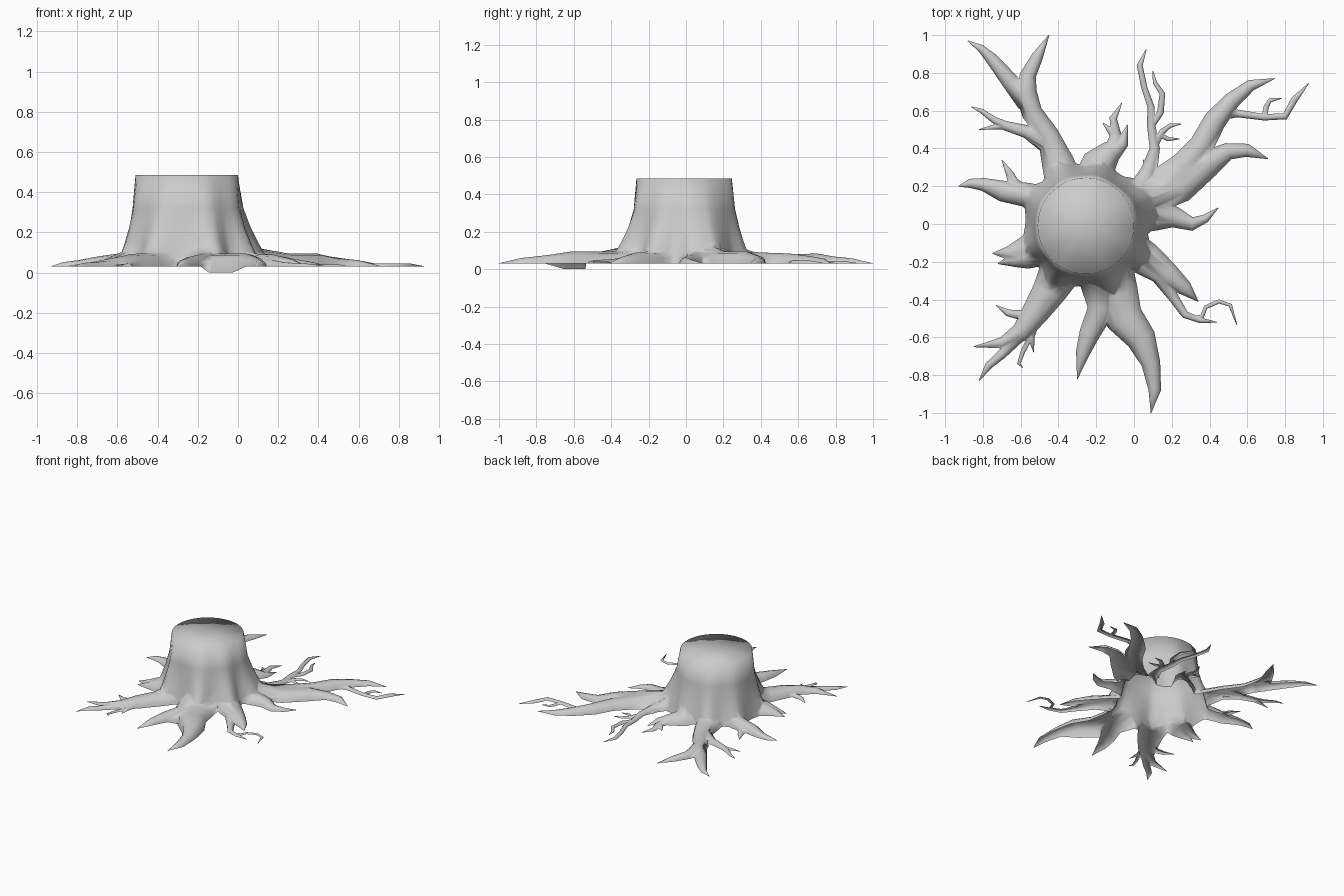
import bpy, bmesh, math
from mathutils import Vector

CX, CY = -0.255, -0.01      # trunk axis
BASE, TOP = 0.03, 0.485


def finish(name, bm):
    bmesh.ops.recalc_face_normals(bm, faces=bm.faces[:])
    me = bpy.data.meshes.new(name)
    bm.to_mesh(me)
    bm.free()
    ob = bpy.data.objects.new(name, me)
    bpy.context.collection.objects.link(ob)
    return ob


def bridge(bm, a, b):
    n = len(a)
    for i in range(n):
        j = (i + 1) % n
        bm.faces.new((a[i], a[j], b[j], b[i]))


# Trunk: round at the cut, flaring into a ridge above every root
RIDGES = [(10, .18), (25, .2), (37, .12), (76, .12), (114, .14), (151, .12),
          (202, .12), (240, .16), (293, .18), (332, .17)]


def trunk_radius(a, z):
    f = (TOP - z) / (TOP - BASE)
    ridge = 0
    for deg, amp in RIDGES:
        d = (a - math.radians(deg) + math.pi) % (2 * math.pi) - math.pi
        ridge = max(ridge, (amp - 0.06) * math.exp(-(d / 0.2) ** 2))
    return 0.255 + 0.065 * f ** 1.5 + ridge * f ** 2


bm = bmesh.new()
prev = None
for z in (BASE, 0.06, 0.1, 0.15, 0.22, 0.32, TOP):
    ring = []
    for i in range(48):
        a = 2 * math.pi * i / 48
        r = trunk_radius(a, z)
        ring.append(bm.verts.new((CX + r * math.cos(a), CY + r * math.sin(a), z)))
    if prev:
        bridge(bm, prev, ring)
    else:
        bm.faces.new(ring)
    prev = ring
hub = bm.verts.new((CX, CY, TOP))
for i in range(48):
    bm.faces.new((prev[i], prev[(i + 1) % 48], hub))
stump = finish("stump", bm)
parts = []


# Root branch: arched solid along (x, y, half width) points, climbing near the trunk
def branch(name, pts):
    bm = bmesh.new()
    P = [Vector(p[:2]) for p in pts]
    prev = None
    for k, p in enumerate(P):
        w = max(pts[k][2], 0.002)
        t = (P[min(k + 1, len(P) - 1)] - P[max(k - 1, 0)]).normalized()
        side = Vector((-t.y, t.x))
        h, power = min(0.9 * w, 0.065), 1
        d = (p - Vector((CX, CY))).length
        climb = min(0.11, 1.5 * max(0, 0.5 - d) ** 1.6)
        if w > 0.05 and climb > h:
            h, power = climb, 1.25
        ring = []
        for s in range(7):
            a = math.pi * s / 6
            q = p + side * (w * math.cos(a))
            ring.append(bm.verts.new((q.x, q.y, BASE + h * abs(math.sin(a)) ** power
                                      if 0 < s < 6 else BASE)))
        if prev:
            bridge(bm, prev, ring)
        else:
            bm.faces.new(ring)
        prev = ring
    bm.faces.new(prev)
    bmesh.ops.triangulate(bm, faces=bm.faces[:])
    parts.append(finish(name, bm))


def root(name, *branches):
    for b in branches:
        branch(name, b)


root("back_left_root",
     [(-.37, .22, .1), (-.405, .33, .085), (-.455, .47, .058), (-.54, .59, .055),
      (-.575, .7, .06), (-.56, .79, .042), (-.51, .89, .03), (-.45, 1, 0)],
     [(-.57, .64, .05), (-.66, .76, .045), (-.75, .87, .033), (-.81, .93, .02), (-.88, .97, 0)],
     [(-.47, .43, .05), (-.57, .49, .035), (-.68, .52, .025), (-.74, .55, .018),
      (-.81, .6, .012), (-.86, .62, 0)],
     [(-.65, .52, .02), (-.73, .515, .015), (-.82, .5, 0)])

root("left_root",
     [(-.46, .1, .1), (-.57, .155, .065), (-.7, .175, .055), (-.8, .21, .034),
      (-.87, .215, .024), (-.93, .2, 0)],
     [(-.6, .18, .04), (-.64, .22, .03), (-.66, .27, .02), (-.7, .34, 0)])

root("left_spur_root",
     [(-.47, -.12, .11), (-.58, -.14, .075), (-.67, -.155, .035), (-.75, -.155, 0)],
     [(-.47, -.13, .09), (-.58, -.18, .06), (-.64, -.19, .038), (-.72, -.21, 0)])

root("front_left_root",
     [(-.37, -.21, .12), (-.45, -.36, .09), (-.53, -.48, .07), (-.6, -.575, .052),
      (-.7, -.63, .03), (-.85, -.65, 0)],
     [(-.57, -.55, .04), (-.7, -.69, .025), (-.77, -.75, .02), (-.82, -.83, 0)],
     [(-.55, -.5, .03), (-.61, -.48, .025), (-.67, -.47, .018), (-.73, -.43, 0)],
     [(-.53, -.52, .03), (-.545, -.6, .018), (-.53, -.68, 0)],
     [(-.54, -.58, .015), (-.59, -.68, .012), (-.61, -.74, .009), (-.59, -.76, 0)])

root("front_root",
     [(-.15, -.21, .14), (-.1, -.38, .125), (-.05, -.5, .1), (.04, -.61, .078),
      (.09, -.74, .05), (.11, -.88, .033), (.09, -1, 0)],
     [(-.2, -.24, .11), (-.17, -.45, .075), (-.235, -.58, .055),
      (-.27, -.68, .038), (-.3, -.82, 0)])

root("front_right_root",
     [(-.05, -.11, .1), (.07, -.19, .09), (.18, -.27, .065), (.27, -.34, .04), (.34, -.41, 0)],
     [(.12, -.25, .05), (.21, -.39, .027), (.27, -.48, .02), (.35, -.51, .015), (.44, -.52, 0)],
     [(.31, -.5, .012), (.36, -.49, .012), (.38, -.44, .011), (.45, -.41, .011),
      (.51, -.43, .01), (.545, -.535, 0)])

root("right_root",
     [(-.02, .045, .1), (.12, .055, .09), (.22, .035, .055), (.31, .0, .036),
      (.38, .03, .022), (.445, .085, 0)])

root("back_right_root",
     [(-.03, .1, .1), (.15, .2, .1), (.27, .3, .085), (.36, .42, .065), (.43, .55, .06),
      (.52, .655, .045), (.62, .735, .03), (.745, .77, 0)],
     [(-.01, .1, .09), (.25, .2, .085), (.39, .32, .075), (.5, .385, .045),
      (.6, .39, .035), (.71, .345, 0)],
     [(.44, .58, .035), (.55, .585, .02), (.69, .565, .017), (.8, .57, .018),
      (.85, .66, .018), (.925, .745, 0)],
     [(.69, .565, .015), (.7, .62, .014), (.72, .655, .012), (.78, .665, 0)])

root("back_thin_root",
     [(.0, .14, .06), (.08, .28, .045), (.11, .4, .027), (.09, .53, .022), (.09, .62, .018),
      (.055, .72, .016), (.03, .84, .016), (.065, .925, 0)],
     [(.095, .52, .015), (.14, .59, .018), (.15, .69, .015), (.11, .75, .011), (.1, .81, 0)],
     [(.11, .42, .02), (.15, .49, .016), (.19, .52, .012), (.25, .53, 0)],
     [(.14, .47, .012), (.18, .45, .012), (.24, .45, 0)],
     [(.07, .25, .015), (.06, .29, .01), (.05, .34, 0)])

root("back_root",
     [(-.21, .21, .12), (-.18, .33, .09), (-.12, .385, .06), (-.06, .43, .032), (-.035, .525, 0)],
     [(-.12, .39, .04), (-.095, .48, .027), (-.11, .56, .02), (-.065, .64, 0)],
     [(-.1, .46, .02), (-.13, .5, .016), (-.165, .535, 0)])

# Fuse all roots into the trunk
for p in parts:
    m = stump.modifiers.new("fuse", 'BOOLEAN')
    m.operation, m.solver, m.object = 'UNION', 'EXACT', p
dg = bpy.context.evaluated_depsgraph_get()
fused = bpy.data.meshes.new_from_object(stump.evaluated_get(dg))
stump.modifiers.clear()
stump.data = fused
for p in parts:
    bpy.data.objects.remove(p)

# Open the underside, and let the crotch of the front root sag to the ground
bm = bmesh.new()
bm.from_mesh(fused)
flat = [f for f in bm.faces if all(v.co.z < BASE + .001 for v in f.verts)]
bmesh.ops.delete(bm, geom=flat, context='FACES')
bmesh.ops.remove_doubles(bm, verts=bm.verts[:], dist=0.001)
for v in bm.verts:
    if v.co.z < BASE + .001 and -.16 < v.co.x < .01 and -.7 < v.co.y < -.5:
        v.co.z = 0
bm.to_mesh(fused)
bm.free()
fused.shade_smooth()
